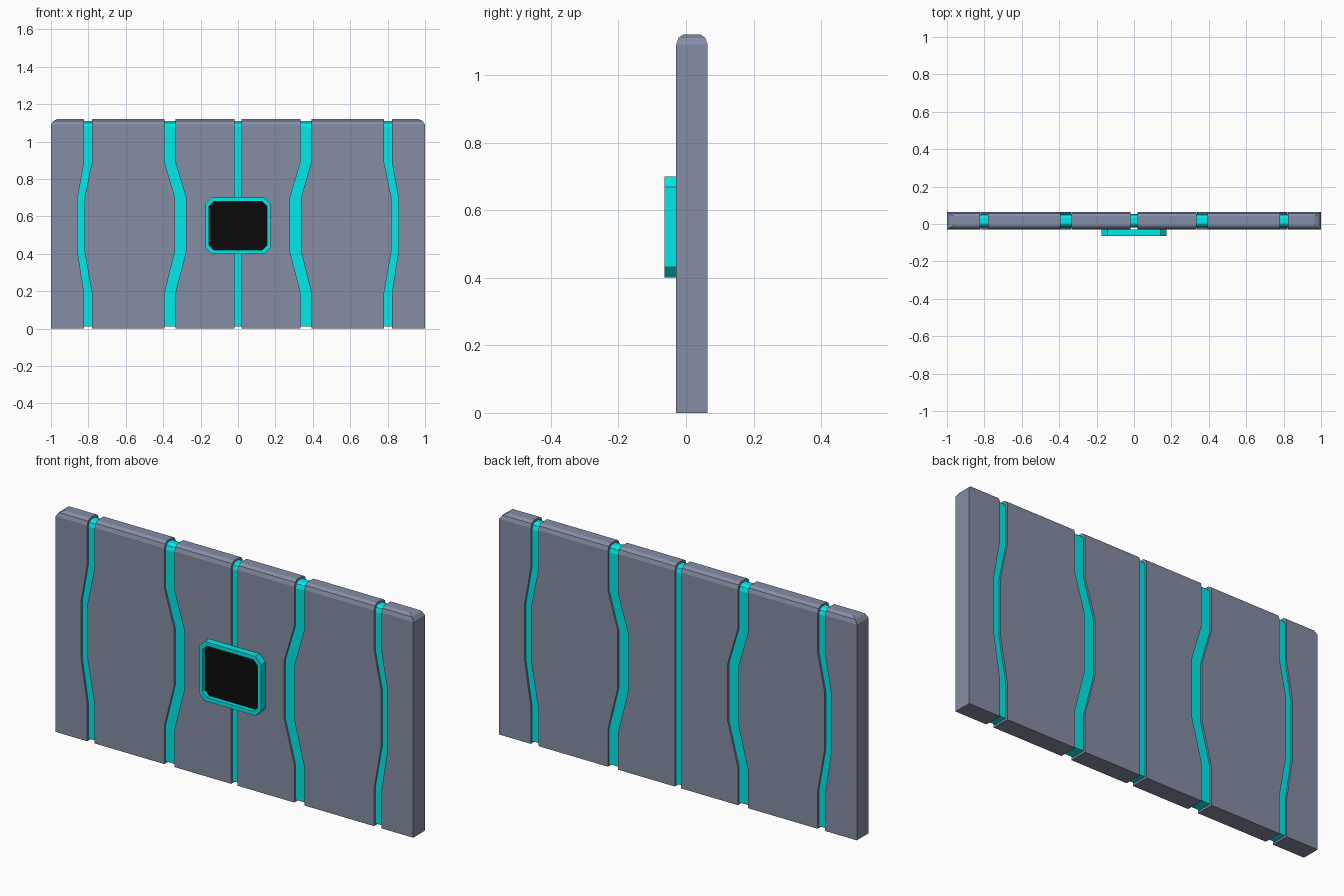
import bpy, bmesh

if "Cube" in bpy.data.objects:
    bpy.data.objects.remove(bpy.data.objects["Cube"])

FRONT, BACK, TOP = -0.029, 0.064, 1.12
BENDS = [0.19, 0.41, 0.70, 0.89]


def material(name, rgb):
    m = bpy.data.materials.new(name)
    m.diffuse_color = (*rgb, 1)
    m.use_nodes = True
    m.node_tree.nodes["Principled BSDF"].inputs["Base Color"].default_value = m.diffuse_color
    return m


GREY = material("slate", (0.24, 0.27, 0.38))
CYAN = material("cyan", (0.0, 0.82, 0.82))
BLACK = material("black", (0.003, 0.003, 0.003))


def loft(name, rings, mat):
    """Closed solid skinned through rings of equal point count."""
    bm = bmesh.new()
    loops = [[bm.verts.new(p) for p in ring] for ring in rings]
    n = len(loops[0])
    for a, b in zip(loops, loops[1:]):
        for i in range(n):
            j = (i + 1) % n
            bm.faces.new((a[i], a[j], b[j], b[i]))
    bm.faces.new(loops[0])
    bm.faces.new(loops[-1])
    bmesh.ops.recalc_face_normals(bm, faces=bm.faces)
    me = bpy.data.meshes.new(name)
    bm.to_mesh(me)
    bm.free()
    me.materials.append(mat)
    ob = bpy.data.objects.new(name, me)
    bpy.context.collection.objects.link(ob)
    return ob


def upright(name, left, right, mat, inset=0.0):
    """Wall piece between two edges given as (end x, middle x, top-corner sign)."""
    levels = [(inset, 0, 0, 0)]
    levels += [(z, i in (1, 2), 0, 0) for i, z in enumerate(BENDS)]
    # rounded top: height, bend, depth inset, end-corner inset
    levels += [(TOP - inset - 0.03, 0, 0, 0), (TOP - inset - 0.01, 0, 0.007, 0.013),
               (TOP - inset, 0, 0.022, 0.035)]
    rings = []
    for z, bent, dy, dx in levels:
        xl, xr = left[1 if bent else 0], right[1 if bent else 0]
        xl += dx * left[2]
        xr += dx * right[2]
        yf, yb = FRONT + inset + dy, BACK - inset - dy
        rings.append([(xl, yf, z), (xr, yf, z), (xr, yb, z), (xl, yb, z)])
    return loft(name, rings, mat)


# Panel edges on the right half, from the middle outwards
edges = [(0.018, 0.018, 0), (0.335, 0.278, 0), (0.392, 0.337, 0),
         (0.781, 0.820, 0), (0.823, 0.857, 0), (1.0, 1.0, -1)]


def flip(e):
    return (-e[0], -e[1], -e[2])


parts = [("inner_panel", 0, 1, GREY, 0), ("inner_strip", 1, 2, CYAN, 0.01),
         ("middle_panel", 2, 3, GREY, 0), ("outer_strip", 3, 4, CYAN, 0.01),
         ("end_panel", 4, 5, GREY, 0)]
for name, a, b, mat, inset in parts:
    upright(name + "_right", edges[a], edges[b], mat, inset)
    upright(name + "_left", flip(edges[b]), flip(edges[a]), mat, inset)
upright("centre_strip", flip(edges[0]), edges[0], CYAN, 0.01)


def octagon(hx, hz, c, y, zc=0.55):
    """Rectangle with cut corners, facing the front."""
    pts = [(hx, hz - c), (hx - c, hz), (c - hx, hz), (-hx, hz - c),
           (-hx, c - hz), (c - hx, -hz), (hx - c, -hz), (hx, c - hz)]
    return [(x, y, zc + z) for x, z in pts]


# Screen frame with recess, and the dark display in it
loft("screen_frame", [octagon(0.174, 0.15, 0.032, FRONT),
                      octagon(0.174, 0.15, 0.032, -0.064),
                      octagon(0.154, 0.13, 0.024, -0.064),
                      octagon(0.154, 0.13, 0.024, -0.040)], CYAN)
loft("screen_display", [octagon(0.154, 0.13, 0.024, -0.038),
                        octagon(0.154, 0.13, 0.024, -0.043)], BLACK)
